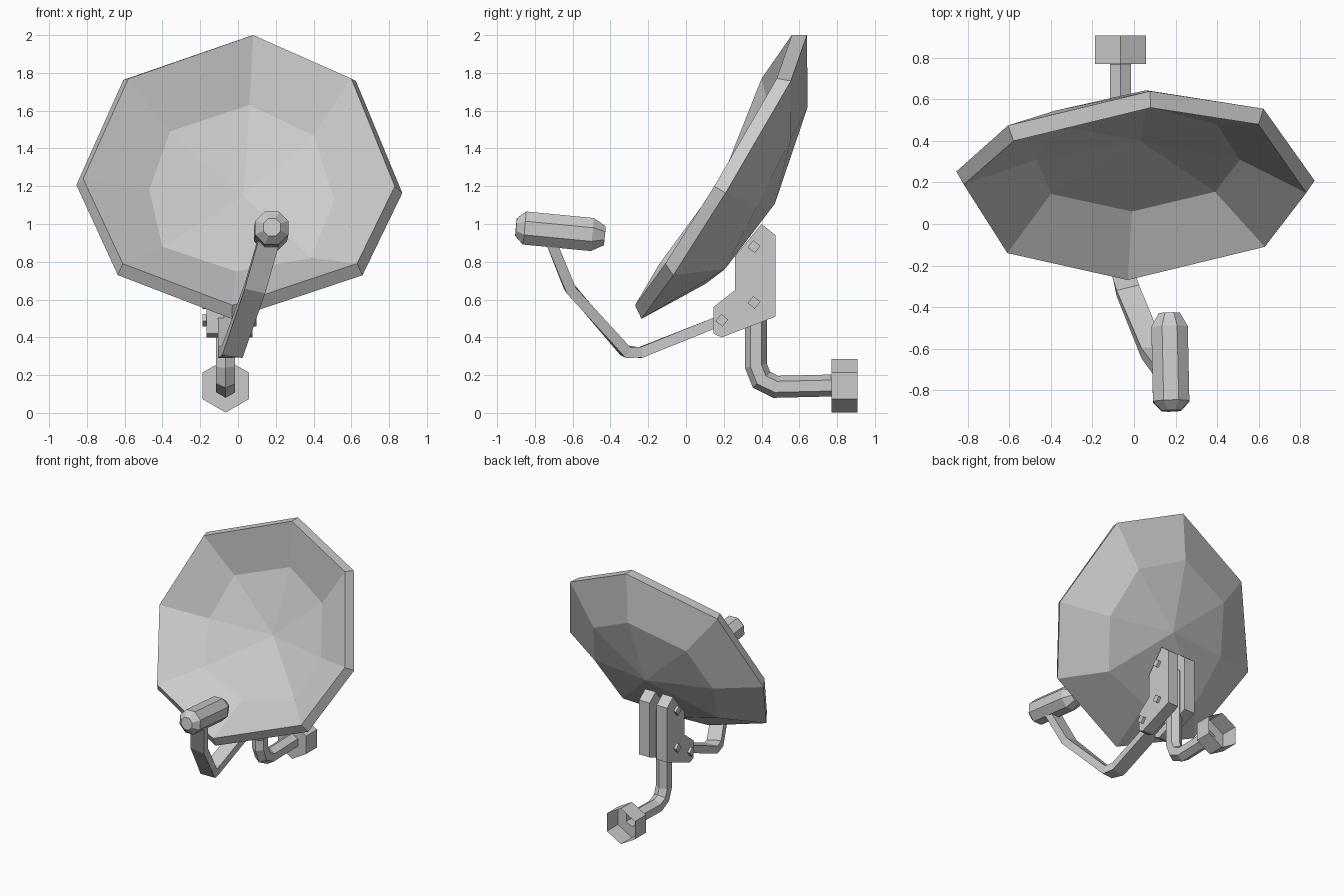
import bpy, bmesh, math
from mathutils import Vector

if "Cube" in bpy.data.objects:
    bpy.data.objects.remove(bpy.data.objects["Cube"])


def make(name, verts, faces, fix=True):
    me = bpy.data.meshes.new(name)
    me.from_pydata([tuple(v) for v in verts], [], faces)
    if fix:
        bm = bmesh.new()
        bm.from_mesh(me)
        bmesh.ops.recalc_face_normals(bm, faces=bm.faces)
        bm.to_mesh(me)
        bm.free()
    ob = bpy.data.objects.new(name, me)
    bpy.context.collection.objects.link(ob)
    return ob


def loft(name, rings, cap_start=True, cap_end=True):
    n = len(rings[0])
    verts = [v for r in rings for v in r]
    faces = [(k * n + i, k * n + (i + 1) % n, (k + 1) * n + (i + 1) % n, (k + 1) * n + i)
             for k in range(len(rings) - 1) for i in range(n)]
    if cap_start:
        faces.append(tuple(range(n)))
    if cap_end:
        faces.append(tuple(range(len(verts) - n, len(verts))))
    return make(name, verts, faces)


def prism(name, profile, x0, x1):
    return loft(name, [[(x, y, z) for y, z in profile] for x in (x0, x1)])


def sweep(name, path, section, **caps):
    """Mitred sweep of a (sideways, up) section along a path running mostly in y and z."""
    pts = [Vector(p) for p in path]
    rings = []
    for i, p in enumerate(pts):
        a = (p - pts[i - 1]).normalized() if i else (pts[1] - p).normalized()
        b = (pts[i + 1] - p).normalized() if i < len(pts) - 1 else a
        t = (a + b).normalized()
        side = (Vector((1, 0, 0)) - t * t.x).normalized()
        up = side.cross(t)
        rings.append([p + side * s + up * (h / max(t.dot(a), 0.5)) for s, h in section])
    return loft(name, rings, **caps)


def ngon(n, r, turn=0.0):
    return [(r * math.cos(turn + math.tau * i / n), r * math.sin(turn + math.tau * i / n))
            for i in range(n)]


# Dish: slightly irregular octagonal bowl, thickened backwards
rim = [(.08, .56, 2.0), (.60, .48, 1.77), (.83, .15, 1.20), (.63, -.11, .79),
       (-.03, -.27, .57), (-.61, -.14, .79), (-.82, .19, 1.24), (-.58, .40, 1.77)]
inner = [(.06, .565, 1.63), (.40, .48, 1.47), (.51, .31, 1.13), (.39, .155, .82),
         (-.01, .06, .75), (-.40, .145, .88), (-.47, .31, 1.18), (-.36, .47, 1.49)]
faces = []
for i in range(8):
    j = (i + 1) % 8
    faces += [(j, i, 8 + i, 8 + j), (8 + j, 8 + i, 16)]
dish = make("dish", rim + inner + [(.03, .40, 1.145)], faces, fix=False)
solid = dish.modifiers.new("thickness", 'SOLIDIFY')
solid.thickness = 0.08
solid.offset = -1

# Mount bracket: two side plates with square bolt heads
plate = [(.145, .56), (.26, .65), (.26, .83), (.40, 1.0), (.475, .94), (.475, .51),
         (.19, .40), (.145, .42)]
for label, s in (("left", -1), ("right", 1)):
    x = lambda d: -.045 + s * d
    prism(f"bracket_plate_{label}", plate, x(.03), x(.122))
    for k, (y, z) in enumerate([(.36, .88), (.36, .585), (.19, .49)]):
        head = [(y + a, z + b) for a, b in ngon(4, .034, .12)]
        prism(f"bolt_{label}_{k + 1}", head, x(.11), x(.143))

# Bent hexagonal pole running to the wall
sweep("mount_pole", [(-.065, .37, .85), (-.065, .37, .25), (-.065, .40, .175),
                     (-.065, .475, .138), (-.065, .77, .145)],
      ngon(6, .058, math.pi / 6), cap_end=False)

# Wall socket: hexagonal cup, open at the back
loft("wall_socket", [[(-.065 + a, y, .143 + b) for a, b in ngon(6, r, math.pi / 6)]
                     for y, r in ((.77, .055), (.77, .141), (.907, .141))],
     cap_start=False, cap_end=False)

# Flat feed arm
w, h = .056, .028
sweep("feed_arm", [(-.05, .25, .515), (-.05, .15, .475), (-.05, -.24, .32), (-.03, -.32, .325),
                   (.09, -.615, .66), (.165, -.72, .92)],
      [(-w, -h), (w, -h), (w, h), (-w, h)])

# Receiver: octagonal barrel with tapered ends
start, end = Vector((.18, -.90, .983)), Vector((.17, -.43, .938))
axis = (end - start).normalized()
side = (Vector((1, 0, 0)) - axis * axis.x).normalized()
up = side.cross(axis)
loft("receiver", [[start + axis * d + side * a + up * b for a, b in ngon(8, r, math.pi / 8)]
                  for d, r in ((0, .05), (.045, .095), (.405, .095), (.472, .055))])
